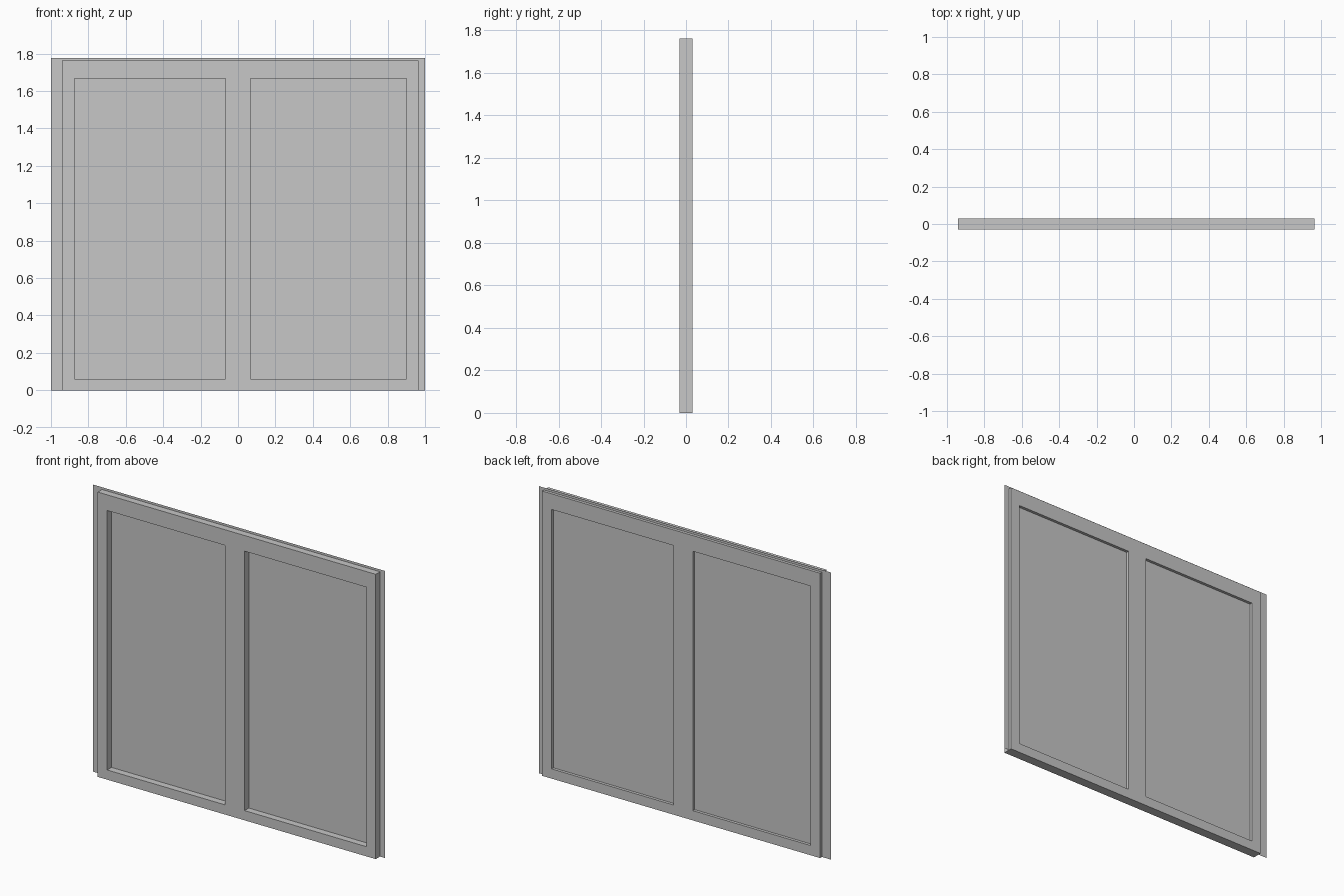
import bpy
import bmesh

cube = bpy.data.objects.get("Cube")
if cube:
    bpy.data.objects.remove(cube, do_unlink=True)

# One plain light grey for everything
grey = bpy.data.materials.new("window_grey")
grey.use_nodes = True
colour = (0.57, 0.57, 0.57, 1)
grey.diffuse_color = colour
bsdf = next(n for n in grey.node_tree.nodes if n.type == "BSDF_PRINCIPLED")
bsdf.inputs["Base Color"].default_value = colour


def panel(name, xs, zs, y, depth=0, openings=()):
    """Upright panel of cells between xs and zs, less the openings, extruded back."""
    bm = bmesh.new()
    grid = [[bm.verts.new((x, y, z)) for z in zs] for x in xs]
    for i in range(len(xs) - 1):
        for j in range(len(zs) - 1):
            if (i, j) not in openings:
                bm.faces.new((grid[i][j], grid[i + 1][j],
                              grid[i + 1][j + 1], grid[i][j + 1]))
    if depth:
        front = bm.faces[:]
        back = bmesh.ops.extrude_face_region(bm, geom=front, use_keep_orig=True)["geom"]
        moved = [v for v in back if isinstance(v, bmesh.types.BMVert)]
        bmesh.ops.translate(bm, verts=moved, vec=(0, depth, 0))
        bmesh.ops.recalc_face_normals(bm, faces=bm.faces)
        bmesh.ops.dissolve_limit(bm, angle_limit=0.01, verts=bm.verts, edges=bm.edges)
    mesh = bpy.data.meshes.new(name)
    bm.to_mesh(mesh)
    bm.free()
    mesh.materials.append(grey)
    obj = bpy.data.objects.new(name, mesh)
    bpy.context.collection.objects.link(obj)


# Frame with a centre mullion and two openings
panel("window_frame",
      xs=(-0.94, -0.875, -0.068, 0.066, 0.9, 0.964),
      zs=(0, 0.06, 1.666, 1.763),
      y=-0.03, depth=0.06, openings={(1, 1), (3, 1)})

# Thin pane set toward the back, reaching past the frame
panel("glass_pane", xs=(-1, 1), zs=(0, 1.777), y=0.012)
